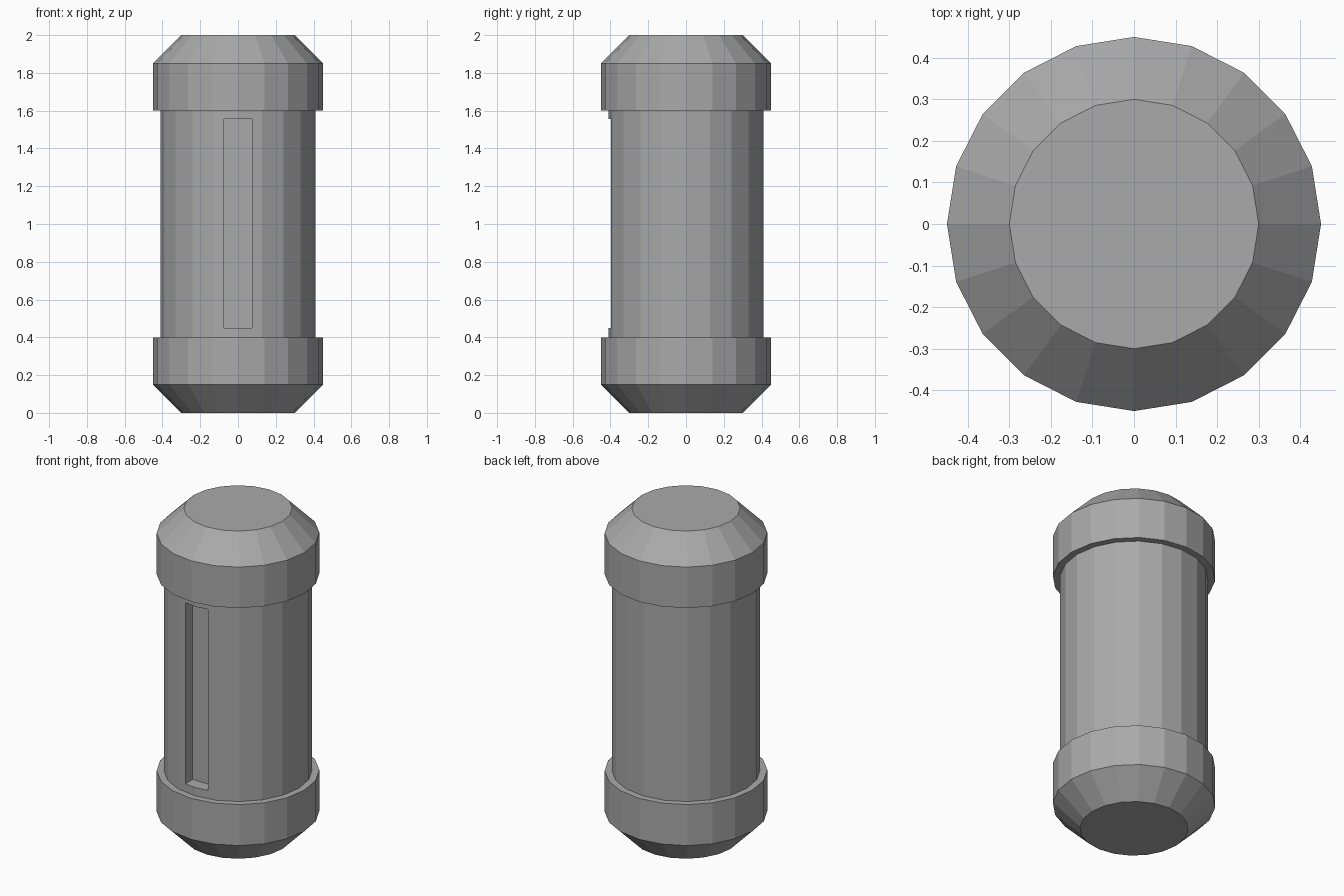
import bpy
import bmesh
import math

SIDES = 20

cube = bpy.data.objects.get("Cube")
if cube:
    bpy.data.objects.remove(cube, do_unlink=True)

# One plain grey for the whole model
grey = bpy.data.materials.new("Plain grey")
grey.use_nodes = True
colour = (0.4, 0.4, 0.4, 1)
grey.diffuse_color = colour
grey.node_tree.nodes["Principled BSDF"].inputs["Base Color"].default_value = colour


def make_object(name, bm):
    bmesh.ops.recalc_face_normals(bm, faces=bm.faces)
    mesh = bpy.data.meshes.new(name)
    bm.to_mesh(mesh)
    bm.free()
    mesh.materials.append(grey)
    obj = bpy.data.objects.new(name, mesh)
    bpy.context.collection.objects.link(obj)
    return obj


def lathe(name, profile):
    """Turn (radius, height) points into a closed faceted solid."""
    bm = bmesh.new()
    rings = []
    for radius, z in profile:
        angles = [2 * math.pi * i / SIDES for i in range(SIDES)]
        rings.append([bm.verts.new((radius * math.cos(a), radius * math.sin(a), z))
                      for a in angles])
    for low, high in zip(rings, rings[1:]):
        for i in range(SIDES):
            j = (i + 1) % SIDES
            bm.faces.new((low[i], low[j], high[j], high[i]))
    bm.faces.new(rings[0][::-1])
    bm.faces.new(rings[-1])
    return make_object(name, bm)


def box(name, low, high):
    bm = bmesh.new()
    bmesh.ops.create_cube(bm, size=1)
    for v in bm.verts:
        v.co = [(a + b) / 2 + c * (b - a) for a, b, c in zip(low, high, v.co)]
    return make_object(name, bm)


# Canister: bevelled end caps around a narrower barrel, mirrored top to bottom
lower = [(0.3, 0), (0.45, 0.15), (0.45, 0.4), (0.41, 0.4)]
upper = [(r, 2 - z) for r, z in reversed(lower)]
canister = lathe("canister", lower + upper)

# Upright slot recessed into the front of the barrel
cutter = box("slot_cutter", (-0.075, -0.6, 0.45), (0.075, -0.33, 1.555))
cutter.hide_render = True
cut = canister.modifiers.new("front_slot", "BOOLEAN")
cut.operation = "DIFFERENCE"
cut.solver = "EXACT"
cut.object = cutter

bpy.context.view_layer.objects.active = canister
bpy.ops.object.modifier_apply(modifier=cut.name)
bpy.data.objects.remove(cutter, do_unlink=True)
